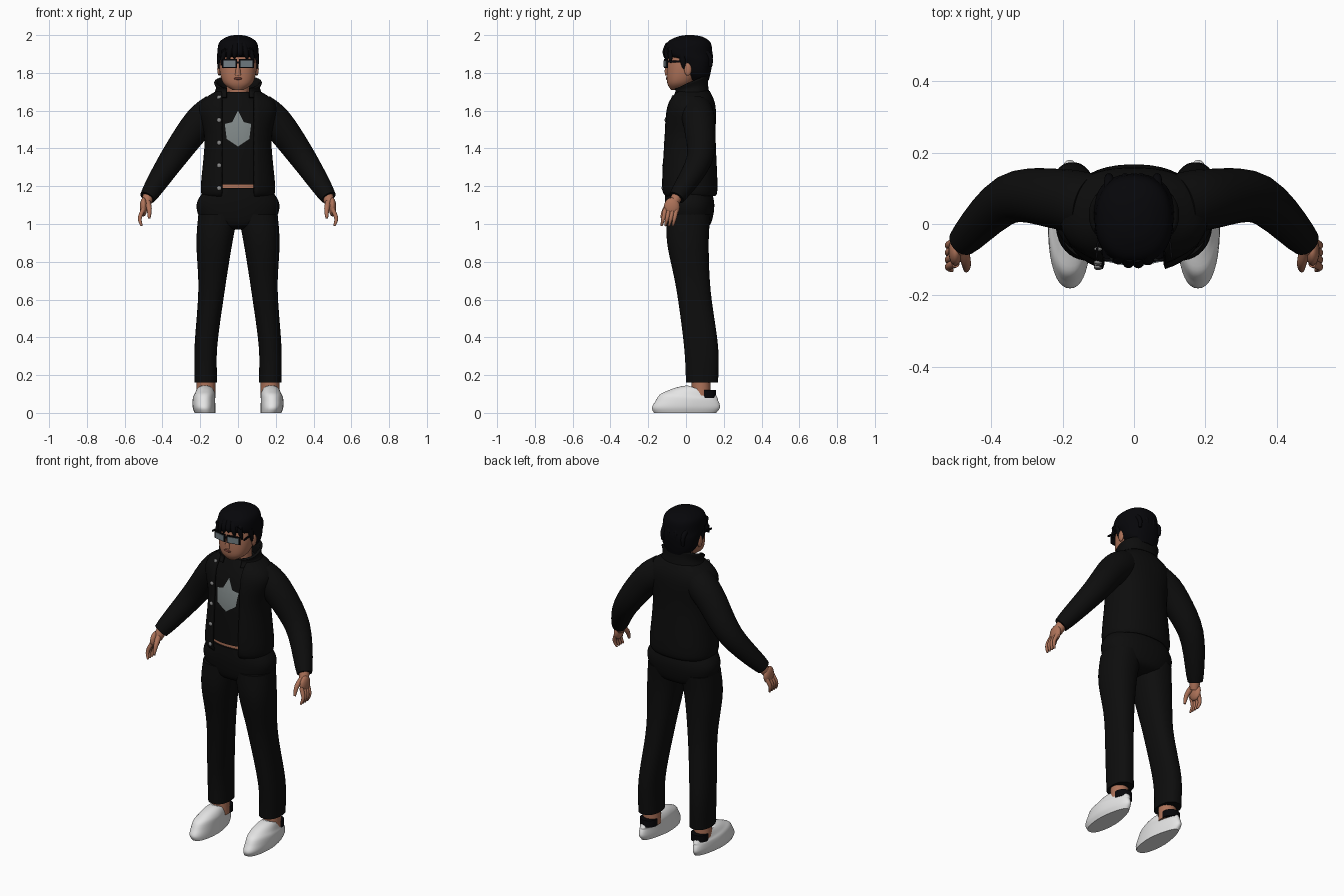
import bpy, bmesh, math
from mathutils import Vector, Matrix
from mathutils.bvhtree import BVHTree

cube = bpy.data.objects.get("Cube")
if cube:
    bpy.data.objects.remove(cube, do_unlink=True)


def material(name, red, green, blue):
    colour = (red, green, blue, 1)
    mat = bpy.data.materials.new(name)
    mat.diffuse_color = colour
    mat.use_nodes = True
    mat.node_tree.nodes["Principled BSDF"].inputs["Base Color"].default_value = colour
    return mat


CLOTH = material("black cloth", .004, .004, .004)
HAIR = material("black hair", .002, .002, .003)
SKIN = material("tan skin", .42, .17, .1)
LEATHER = material("white leather", .78, .78, .78)
PRINT = material("grey print", .21, .24, .24)
METAL = material("button metal", .25, .25, .25)
LENS = material("smoky lens", .17, .21, .23)
LIP = material("dark lips", .14, .04, .03)


def finish(name, bm, mat):
    bmesh.ops.recalc_face_normals(bm, faces=bm.faces)
    mesh = bpy.data.meshes.new(name)
    bm.to_mesh(mesh)
    bm.free()
    mesh.materials.append(mat)
    mesh.shade_smooth()
    mesh.set_sharp_from_angle(angle=.8)
    part = bpy.data.objects.new(name, mesh)
    bpy.context.collection.objects.link(part)
    return part


def spline(points, steps=5):
    """Smooth curve through points of any dimension."""
    points = [Vector(p) for p in points]
    points = [points[0]] + points + [points[-1]]
    curve = []
    for before, start, end, after in zip(points, points[1:], points[2:], points[3:]):
        for k in range(steps):
            t = k / steps
            ease = t * t * (3 - 2 * t)
            lean_in, lean_out = (end - before) / 2, (after - start) / 2
            curve.append(start * (1 - ease) + end * ease
                         + lean_in * (t * (1 - t) ** 2) - lean_out * (t * t * (1 - t)))
    return curve + [points[-1]]


def skin_rings(name, rings, mat, is_open=False):
    """Bridge rings of points into a capped tube, or an open-fronted garment."""
    bm = bmesh.new()
    rings = [[bm.verts.new(p) for p in ring] for ring in rings]
    for low, high in zip(rings, rings[1:]):
        for j in range(len(low) - is_open):
            k = (j + 1) % len(low)
            bm.faces.new((low[j], low[k], high[k], high[j]))
    if not is_open:
        bm.faces.new(rings[0])
        bm.faces.new(rings[-1])
    part = finish(name, bm, mat)
    if is_open:
        cloth = part.modifiers.new("cloth thickness", "SOLIDIFY")
        cloth.thickness, cloth.offset = .014, 0
    return part


def stack(name, levels, mat, side=1, gap=0, warp=Vector, sides=40, power=2.3):
    """Level rings given as (z, half width or inner and outer x, front y, back y)."""
    def rounded(value):
        return math.copysign(abs(value) ** (2 / power), value)

    rings = []
    for level in spline(levels):
        z, *xs, front, back = level
        inner, outer = xs if len(xs) > 1 else (-xs[0], xs[0])
        wide, deep = (outer - inner) / 2, (back - front) / 2
        start = math.asin((gap / wide) ** (power / 2))
        ring = []
        for j in range(sides):
            turn = start + 2 * (math.pi - start) * j / (sides - bool(gap))
            x = (inner + outer) / 2 + wide * rounded(math.sin(turn))
            y = (front + back) / 2 - deep * rounded(math.cos(turn))
            ring.append(warp(Vector((side * x, y, z))))
        rings.append(ring)
    return skin_rings(name, rings, mat, bool(gap))


def tube(name, path, thick, thin, mat, side=1, sides=16):
    """Round limb along a path, tapering faster toward its end."""
    path = spline([(side * x, y, z) for x, y, z in path])
    last = len(path) - 1
    rings = []
    for i, centre in enumerate(path):
        along = path[min(i + 1, last)] - path[max(i - 1, 0)]
        across = along.cross(Vector((0, 1, 0))).normalized()
        up = across.cross(along).normalized()
        radius = thick + (thin - thick) * (i / last) ** 2
        turns = [2 * math.pi * j / sides for j in range(sides)]
        rings.append([centre + (across * math.cos(t) + up * math.sin(t)) * radius for t in turns])
    return skin_rings(name, rings, mat)


def solid(name, centre, size, mat, turn=0, round_shape=False):
    bm = bmesh.new()
    if round_shape:
        bmesh.ops.create_uvsphere(bm, u_segments=16, v_segments=8, radius=.5)
    else:
        bmesh.ops.create_cube(bm, size=1)
    place = Matrix.Translation(centre) @ Matrix.Rotation(turn, 4, "Z") @ Matrix.Diagonal((*size, 1))
    bmesh.ops.transform(bm, matrix=place, verts=bm.verts)
    return finish(name, bm, mat)


def surface(part):
    mesh = part.data
    return BVHTree.FromPolygons([v.co for v in mesh.vertices], [p.vertices for p in mesh.polygons])


def front_of(tree, x, z):
    return tree.ray_cast(Vector((x, -1, z)), Vector((0, 1, 0)))[0].y


# Torso: belly, shirt, open jacket and raised collar
stack("belly", [(1.14, .16, -.1, .12), (1.24, .15, -.1, .12)], SKIN)
shirt = stack("shirt", [(1.21, .16, -.11, .13), (1.45, .16, -.11, .13),
                        (1.6, .15, -.08, .13), (1.7, .07, -.04, .1)], CLOTH)
jacket = stack("jacket", [(1.15, .18, -.11, .15), (1.2, .19, -.13, .16), (1.45, .17, -.12, .15),
                          (1.62, .2, -.1, .15), (1.7, .11, -.06, .12)], CLOTH, gap=.085)


def rise_to_back(p):
    return Vector((p.x, p.y, p.z + p.y * (p.z - 1.67) * 6))


stack("collar", [(1.67, .13, -.07, .12), (1.71, .11, -.06, .11), (1.74, .12, -.06, .11)],
      CLOTH, gap=.06, warp=rise_to_back)

# Shirt print, draped on the chest
chest = surface(shirt)
half = [(.03, 1.54), (.07, 1.53), (.06, 1.45)]
outline = [(0, 1.6)] + half + [(0, 1.41)] + [(-x, z) for x, z in reversed(half)]
bm = bmesh.new()
middle = bm.verts.new((0, 0, 1.5))
rim = [bm.verts.new((x, 0, z)) for x, z in outline]
for i, vert in enumerate(rim):
    bm.faces.new((middle, vert, rim[i - 1]))
bmesh.ops.subdivide_edges(bm, edges=bm.edges, cuts=4, use_grid_fill=True)
for vert in bm.verts:
    vert.co.y = front_of(chest, vert.co.x, vert.co.z) - .004
finish("shirt_print", bm, PRINT)

# Jacket buttons down the right edge
panel = surface(jacket)
for i in range(5):
    z = 1.19 + i * .12
    spot = (-.1, front_of(panel, -.1, z) - .01, z)
    solid("jacket_button", spot, (.024, .012, .024), METAL, round_shape=True)

# Trousers: hips
stack("hips", [(.97, .08, -.04, .08), (1, .18, -.09, .13),
               (1.1, .22, -.11, .15), (1.19, .17, -.11, .13)], CLOTH)


def shoe_shape(p):
    """Narrow the heel and slope the opening down to the back."""
    x = .18 + (abs(p.x) - .18) * (1 - 2 * max(0, p.y))
    z = p.z - (p.y - .08) * max(0, p.z - .06) * 6
    return Vector((math.copysign(x, p.x), p.y, z))


for side, label in ((1, "left_"), (-1, "right_")):
    # Leg, ankle and shoe
    stack(label + "trouser_leg", [(1.05, 0, .21, -.1, .13), (.9, .03, .22, -.1, .12),
                                  (.65, .07, .21, -.05, .13), (.35, .11, .23, -.01, .17),
                                  (.16, .11, .23, 0, .17)], CLOTH, side)
    tube(label + "ankle", [(.17, .08, .2), (.17, .08, .08)], .05, .05, SKIN, side)
    tube(label + "sock", [(.17, .11, .12), (.17, .11, .08)], .05, .05, HAIR, side)
    stack(label + "shoe", [(0, .12, .23, -.17, .16), (.03, .12, .24, -.18, .18),
                           (.07, .12, .24, -.15, .17), (.09, .12, .23, -.09, .17),
                           (.12, .13, .22, .01, .16)], LEATHER, side, warp=shoe_shape)

    # Sleeve and hand
    tube(label + "sleeve", [(.12, .05, 1.6), (.21, .07, 1.53), (.35, .07, 1.34), (.48, -.05, 1.14)],
         .09, .042, CLOTH, side, sides=28)
    tube(label + "wrist", [(.47, -.04, 1.16), (.49, -.07, 1.1)], .03, .025, SKIN, side)
    solid(label + "palm", (side * .5, -.075, 1.09), (.04, .085, .1), SKIN, round_shape=True)
    for i in range(4):
        y = -.11 + i * .02
        tube(label + "finger", [(.5, y, 1.08), (.52, y - .01, 1.03), (.51, y - .02, .99)],
             .012, .005, SKIN, side)
    tube(label + "thumb", [(.48, -.07, 1.12), (.47, -.11, 1.08), (.47, -.13, 1.03)],
         .016, .006, SKIN, side)

    # Ear, side lock and half of the spectacles
    solid(label + "ear", (side * .1, .01, 1.82), (.02, .04, .07), SKIN, round_shape=True)
    tube(label + "side_lock", [(.09, -.02, 1.9), (.1, -.01, 1.82)], .02, .004, HAIR, side)
    turn = side * .2
    solid(label + "spectacle_frame", (side * .045, -.106, 1.85), (.08, .006, .046), HAIR, turn)
    solid(label + "spectacle_lens", (side * .045, -.109, 1.848), (.066, .006, .034), LENS, turn)
    solid(label + "spectacle_arm", (side * .1, -.04, 1.86), (.006, .11, .01), HAIR, side * .1)

# Neck, head and face
tube("neck", [(0, .03, 1.65), (0, .03, 1.8)], .06, .06, SKIN)
stack("head", [(1.71, .03, -.08, -.02), (1.75, .08, -.1, .04),
               (1.84, .1, -.1, .1), (1.94, .09, -.08, .1)], SKIN)
tube("nose", [(0, -.09, 1.86), (0, -.1, 1.82), (0, -.095, 1.79)], .01, .018, SKIN)
solid("lips", (0, -.1, 1.77), (.045, .014, .014), LIP, round_shape=True)
solid("spectacle_bridge", (0, -.112, 1.855), (.024, .006, .008), HAIR)

# Hair: cap around the back of the skull, with swept locks
stack("hair_cap", [(1.76, .07, .01, .12), (1.8, .1, -.02, .13), (1.86, .11, -.05, .14),
                   (1.9, .11, -.11, .14), (1.96, .1, -.1, .13), (1.99, .06, -.05, .09),
                   (2, .02, 0, .04)], HAIR)
for i in range(6):
    x = -.09 + i * .035
    y = 4 * x * x - .11
    tip = 1.89 - abs(x - .01) / 2
    tube("fringe_lock", [(x * .6, y + .02, 1.95), (x * .8, y, 1.91), (x, y, tip)], .02, .003, HAIR)
for i in range(4):
    x = -.07 + i * .045
    z = 1.98 - 6 * x * x
    tube("crown_lock", [(x, -.09, z - .04), (x, .02, z), (x, .12, z - .06), (x, .13, z - .12)],
         .018, .008, HAIR)
